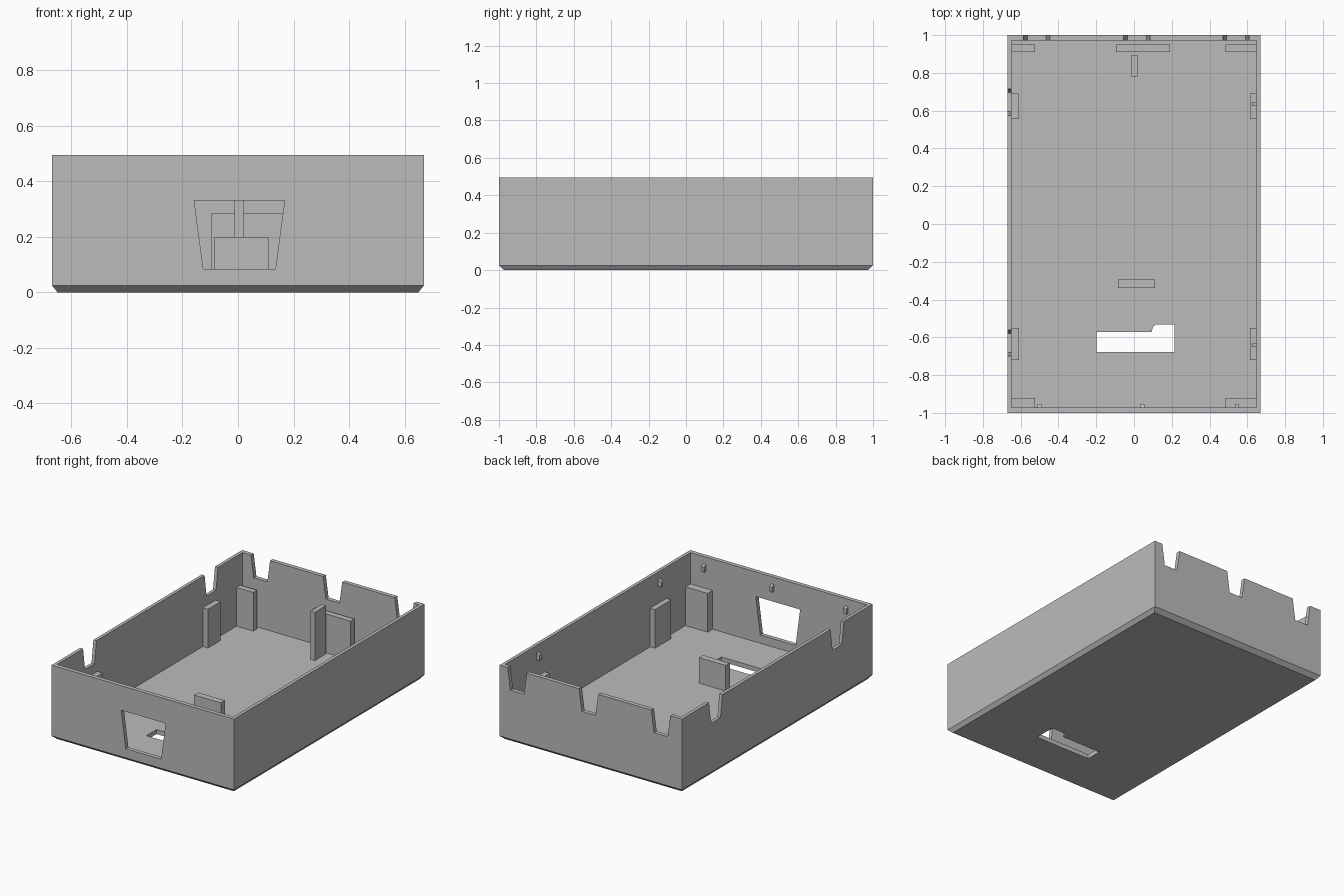
import bpy, bmesh
from mathutils import Vector

if "Cube" in bpy.data.objects:
    bpy.data.objects.remove(bpy.data.objects["Cube"])

W, D, H = 0.67, 1.0, 0.495        # half width, half depth, height
IX, IY, FLOOR = 0.648, 0.972, 0.03  # inner half sizes, floor top

grey = bpy.data.materials.new("plain grey")
grey.use_nodes = True
colour = (0.5, 0.5, 0.5, 1)
grey.diffuse_color = colour
grey.node_tree.nodes["Principled BSDF"].inputs["Base Color"].default_value = colour


def add_object(name, bm):
    bmesh.ops.recalc_face_normals(bm, faces=bm.faces)
    mesh = bpy.data.meshes.new(name)
    bm.to_mesh(mesh)
    bm.free()
    mesh.materials.append(grey)
    obj = bpy.data.objects.new(name, mesh)
    bpy.context.collection.objects.link(obj)
    return obj


def prism(name, outline, direction):
    """Extrude a flat outline along a direction."""
    bm = bmesh.new()
    face = bm.faces.new([bm.verts.new(p) for p in outline])
    ext = bmesh.ops.extrude_face_region(bm, geom=[face])
    moved = [v for v in ext["geom"] if isinstance(v, bmesh.types.BMVert)]
    bmesh.ops.translate(bm, verts=moved, vec=Vector(direction))
    return add_object(name, bm)


def block(name, x0, x1, y0, y1, z0, z1):
    return prism(name, [(x0, y0, z0), (x1, y0, z0), (x1, y1, z0), (x0, y1, z0)],
                 (0, 0, z1 - z0))


def cut(target, cutter):
    mod = target.modifiers.new(cutter.name, 'BOOLEAN')
    mod.operation = 'DIFFERENCE'
    mod.solver = 'EXACT'
    mod.object = cutter
    bpy.context.view_layer.objects.active = target
    bpy.ops.object.modifier_apply(modifier=mod.name)
    bpy.data.objects.remove(cutter)


# Case body: solid tray with a chamfered underside, then hollowed
case = block("case_body", -W, W, -D, D, 0, H)
for v in case.data.vertices:
    if v.co.z < 0.001:
        v.co.x *= (W - 0.02) / W
        v.co.y *= (D - 0.028) / D
bm = bmesh.new()
bm.from_mesh(case.data)
bmesh.ops.bisect_plane(bm, geom=bm.verts[:] + bm.edges[:] + bm.faces[:],
                       plane_co=(0, 0, 0.025), plane_no=(0, 0, 1))
for v in bm.verts:
    if v.co.z > 0.01:
        v.co.x = W if v.co.x > 0 else -W
        v.co.y = D if v.co.y > 0 else -D
bm.to_mesh(case.data)
bm.free()
cut(case, block("cavity", -IX, IX, -IY, IY, FLOOR, H + 0.1))

# Tapered port window in the front wall
cut(case, prism("port_cutter", [(-0.125, -1.1, 0.085), (0.135, -1.1, 0.085),
                                (0.168, -1.1, 0.332), (-0.158, -1.1, 0.332)], (0, 0.2, 0)))

# Stepped slot through the floor
slot = [(-0.198, -0.678), (0.215, -0.678), (0.215, -0.532),
        (0.115, -0.532), (0.1, -0.545), (0.093, -0.572), (-0.198, -0.572)]
cut(case, prism("slot_cutter", [(x, y, -0.1) for x, y in slot], (0, 0, 0.2)))


# Tapered latch notches in the rims of the back and right walls
def notch_outline(c):
    top, low, z = 0.07, 0.05, 0.35
    return [(c - low, z), (c + low, z), (c + top, H), (c + top, H + 0.1),
            (c - top, H + 0.1), (c - top, H)]


for c in (-0.515, 0.015, 0.54):
    cut(case, prism("notch_cutter", [(a, 0.9, z) for a, z in notch_outline(c)], (0, 0.2, 0)))
for c in (-0.63, 0.645):
    cut(case, prism("notch_cutter", [(-0.75, a, z) for a, z in notch_outline(c)], (0.15, 0, 0)))

# Board supports standing on the floor
POST = 0.287
Z0 = FLOOR - 0.01
for side, x0, x1 in (("right", -IX - 0.01, -0.525), ("left", 0.485, IX + 0.01)):
    block("back_corner_post_" + side, x0, x1, 0.91, 0.95, Z0, POST)
    block("front_corner_post_" + side, x0, x1, -IY - 0.01, -0.92, Z0, POST)
for side, x0, x1 in (("right", -IX - 0.01, -0.61), ("left", 0.613, IX + 0.01)):
    block("rear_side_post_" + side, x0, x1, 0.557, 0.69, Z0, POST)
    block("fore_side_post_" + side, x0, x1, -0.72, -0.55, Z0, POST)
block("back_centre_post", -0.095, 0.19, 0.91, 0.95, Z0, POST)
block("back_rib", -0.013, 0.019, 0.78, 0.895, Z0, 0.35)
block("middle_post", -0.085, 0.11, -0.338, -0.295, Z0, 0.2)

# Small wedge-topped catches on the front and left walls
lo, mid, hi = 0.4, 0.435, 0.453
for x in (-0.5, 0.045, 0.545):
    y, tip = -IY - 0.01, -IY + 0.018
    prism("front_catch", [(x - 0.01, y, lo), (x - 0.01, tip, lo), (x - 0.01, tip, mid),
                          (x - 0.01, y, hi)], (0.02, 0, 0))
for y in (-0.642, 0.635):
    x, tip = IX + 0.01, IX - 0.024
    prism("side_catch", [(x, y - 0.01, lo), (tip, y - 0.01, lo), (tip, y - 0.01, mid),
                         (x, y - 0.01, hi)], (0, 0.02, 0))
